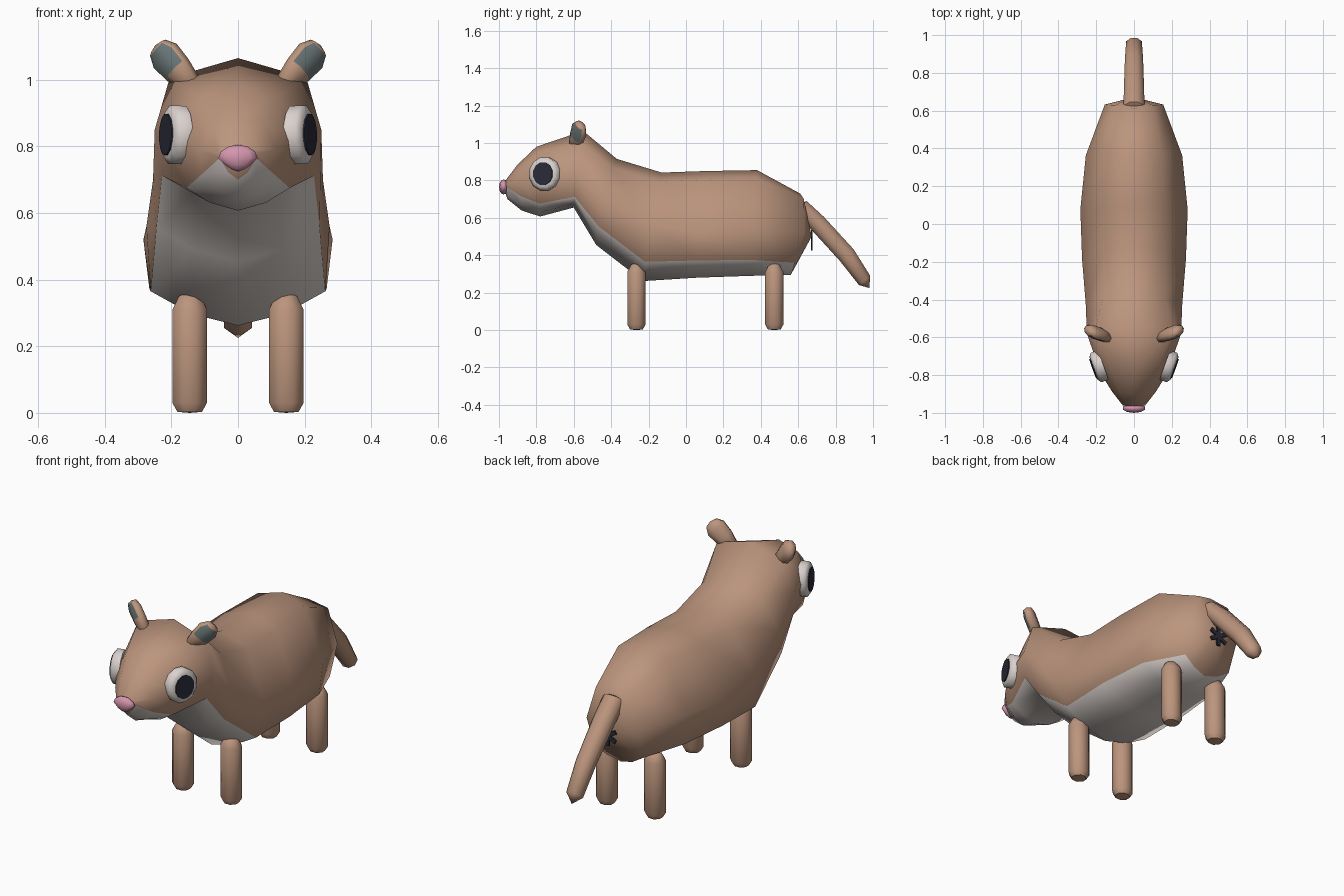
import bpy, bmesh, math
from mathutils import Vector, Matrix

if "Cube" in bpy.data.objects:
    bpy.data.objects.remove(bpy.data.objects["Cube"])


def colour(name, r, g, b):
    m = bpy.data.materials.new(name)
    m.diffuse_color = (r, g, b, 1)
    m.use_nodes = True
    m.node_tree.nodes["Principled BSDF"].inputs["Base Color"].default_value = m.diffuse_color
    return m


BROWN = colour("tan fur", 0.50, 0.30, 0.205)
WHITE = colour("pale fur", 0.70, 0.64, 0.61)
DARK = colour("near black", 0.022, 0.023, 0.038)
PINK = colour("pink", 0.66, 0.30, 0.42)
GREY = colour("inner ear grey", 0.15, 0.19, 0.19)


def finish(name, bm, mats, angle=180):
    bmesh.ops.recalc_face_normals(bm, faces=bm.faces)
    me = bpy.data.meshes.new(name)
    bm.to_mesh(me)
    bm.free()
    for m in mats:
        me.materials.append(m)
    ob = bpy.data.objects.new(name, me)
    bpy.context.collection.objects.link(ob)
    bpy.ops.object.select_all(action='DESELECT')
    ob.select_set(True)
    bpy.context.view_layer.objects.active = ob
    bpy.ops.object.shade_smooth_by_angle(angle=math.radians(angle))
    return ob


def loft(bm, rings, hubs, marked=()):
    """Skin closed rings, fan each end to a hub; marked strips get the second material."""
    vs = [[bm.verts.new(p) for p in r] for r in rings]
    n = len(vs[0])
    for a, b in zip(vs, vs[1:]):
        for i in range(n):
            j = (i + 1) % n
            f = bm.faces.new((a[i], a[j], b[j], b[i]))
            f.material_index = 1 if i in marked else 0
    for ring, hub in ((vs[0], hubs[0]), (vs[-1], hubs[1])):
        h = bm.verts.new(hub)
        for i in range(n):
            bm.faces.new((ring[i], ring[(i + 1) % n], h))


def tube(bm, stations, u, v, hubs, sides=8):
    """Loft of ellipses; each station is (centre, radius along u, radius along v)."""
    rings = []
    for c, ru, rv in stations:
        rings.append([Vector(c) + u * ru * math.cos(t) + v * rv * math.sin(t)
                      for t in [(k + 0.5) * math.tau / sides for k in range(sides)]])
    loft(bm, rings, hubs)


def section(back, shoulder, side, edge, belly):
    """Closed ring from the back line, round the side, to the belly line, mirrored."""
    (yt, zt), (ws, zs), (wl, zl), (yb, zb) = back, side, edge, belly
    bulge = 0.05 if yt > 0.5 else 0
    half = [(0, zt, 0), (shoulder, zt - 0.29 * shoulder, .2), (ws, zs, .55),
            (wl, zl, .9), (wl * .54, zl + (zb - zl) * .65, .95), (0, zb, 1)]
    half = [(x, yt + (yb - yt) * t + bulge * math.sin(math.pi * t), z) for x, z, t in half]
    return half + [(-x, y, z) for x, y, z in half[-2:0:-1]]


# Head and body: (y, z) back line, shoulder width, (x, z) side, (x, z) fur edge, (y, z) belly
rings = [section(*s) for s in (
    ((-.965, .80), .04, (.06, .78), (.055, .765), (-.955, .70)),
    ((-.90, .885), .075, (.115, .79), (.11, .715), (-.88, .64)),
    ((-.80, .98), .115, (.178, .83), (.155, .675), (-.78, .607)),
    ((-.55, 1.065), .205, (.25, .85), (.228, .712), (-.60, .655)),
    ((-.37, .915), .165, (.255, .70), (.245, .555), (-.48, .455)),
    ((-.13, .842), .165, (.275, .56), (.262, .365), (-.23, .262)),
    ((.10, .85), .165, (.284, .52), (.266, .372), (.06, .28)),
    ((.38, .855), .145, (.255, .54), (.24, .375), (.35, .29)),
    ((.61, .73), .10, (.155, .52), (.145, .36), (.56, .295)))]
bm = bmesh.new()
loft(bm, rings, [(0, -.975, .76), (0, .672, .50)], marked=(3, 4, 5, 6))
finish("body", bm, [BROWN, WHITE])

# Legs: eight-sided posts with rounded feet
X, Y, Z = Vector((1, 0, 0)), Vector((0, 1, 0)), Vector((0, 0, 1))
for side, s in (("right", 1), ("left", -1)):
    for end, y in (("front", -.265), ("back", .472)):
        c = lambda z: (s * .145, y, z)
        bm = bmesh.new()
        tube(bm, [(c(.003), .04, .037), (c(.03), .056, .053),
                  (c(.31), .056, .053), (c(.35), .035, .03)], X, Y, [c(0), c(.365)])
        finish(f"{end}_leg_{side}", bm, [BROWN], 50)

# Tail: drooping tube
across = X.cross(Vector((0, .33, -.40)).normalized())
bm = bmesh.new()
tube(bm, [((0, .61, .66), .06, .05), ((0, .70, .575), .058, .052), ((0, .86, .40), .052, .052),
          ((0, .955, .265), .045, .042)], X, across, [(0, .60, .67), (0, .98, .225)])
finish("tail", bm, [BROWN], 60)

# Mark under the tail: three crossing bars
bm = bmesh.new()
for a in (0, 60, 120):
    bmesh.ops.create_cube(bm, size=1, matrix=Matrix.Translation((0, .672, .48))
                          @ Matrix.Rotation(math.radians(a), 4, 'Y')
                          @ Matrix.Diagonal((.022, .0095, .11, 1)))
finish("tail_mark", bm, [DARK], 30)

# Nose: rounded, narrower towards the bottom
bm = bmesh.new()
bmesh.ops.create_uvsphere(bm, u_segments=10, v_segments=6, radius=1)
for v in bm.verts:
    taper = 1 if v.co.z > 0 else 1 + .45 * v.co.z
    v.co = Vector((v.co.x * .062 * taper, -.975 + v.co.y * .025, .765 + v.co.z * .04))
finish("nose", bm, [PINK], 180)

for side, s in (("right", 1), ("left", -1)):
    # Eye: flattened white lens with a dark pupil plate
    n = Vector((s * .94, -.34, .03)).normalized()
    u = Z.cross(n).normalized()
    v = n.cross(u)
    c = Vector((s * .193, -.757, .835))
    bm = bmesh.new()
    tube(bm, [(c - n * .03, .085, .090), (c + n * .008, .086, .091), (c + n * .022, .066, .072)],
         u, v, [c - n * .03, c + n * .024], 12)
    finish(f"eye_{side}", bm, [WHITE], 60)
    p = c + n * .024
    bm = bmesh.new()
    tube(bm, [(p - n * .003, .056, .063), (p + n * .003, .056, .063)], u, v,
         [p - n * .003, p + n * .003], 12)
    finish(f"pupil_{side}", bm, [DARK], 30)

    # Ear: flattened tube leaning outwards with a grey front patch
    a = Vector((s * .10, .035, .11)).normalized()
    n = Vector((s * .55, -.8, -.2))
    n = (n - a * n.dot(a)).normalized()
    w = a.cross(n)
    b = Vector((s * .14, -.598, .985))
    bm = bmesh.new()
    tube(bm, [(b, .034, .030), (b + a * .06, .050, .032), (b + a * .12, .056, .032),
              (b + a * .155, .036, .024)], w, n, [b - a * .02, b + a * .165])
    bmesh.ops.recalc_face_normals(bm, faces=bm.faces)
    front = [f for f in bm.faces if f.normal.dot(n) > .6
             and .05 < (f.calc_center_median() - b).dot(a) < .15]
    bmesh.ops.inset_region(bm, faces=front, thickness=.006)
    for f in front:
        f.material_index = 1
    finish(f"ear_{side}", bm, [BROWN, GREY], 60)
